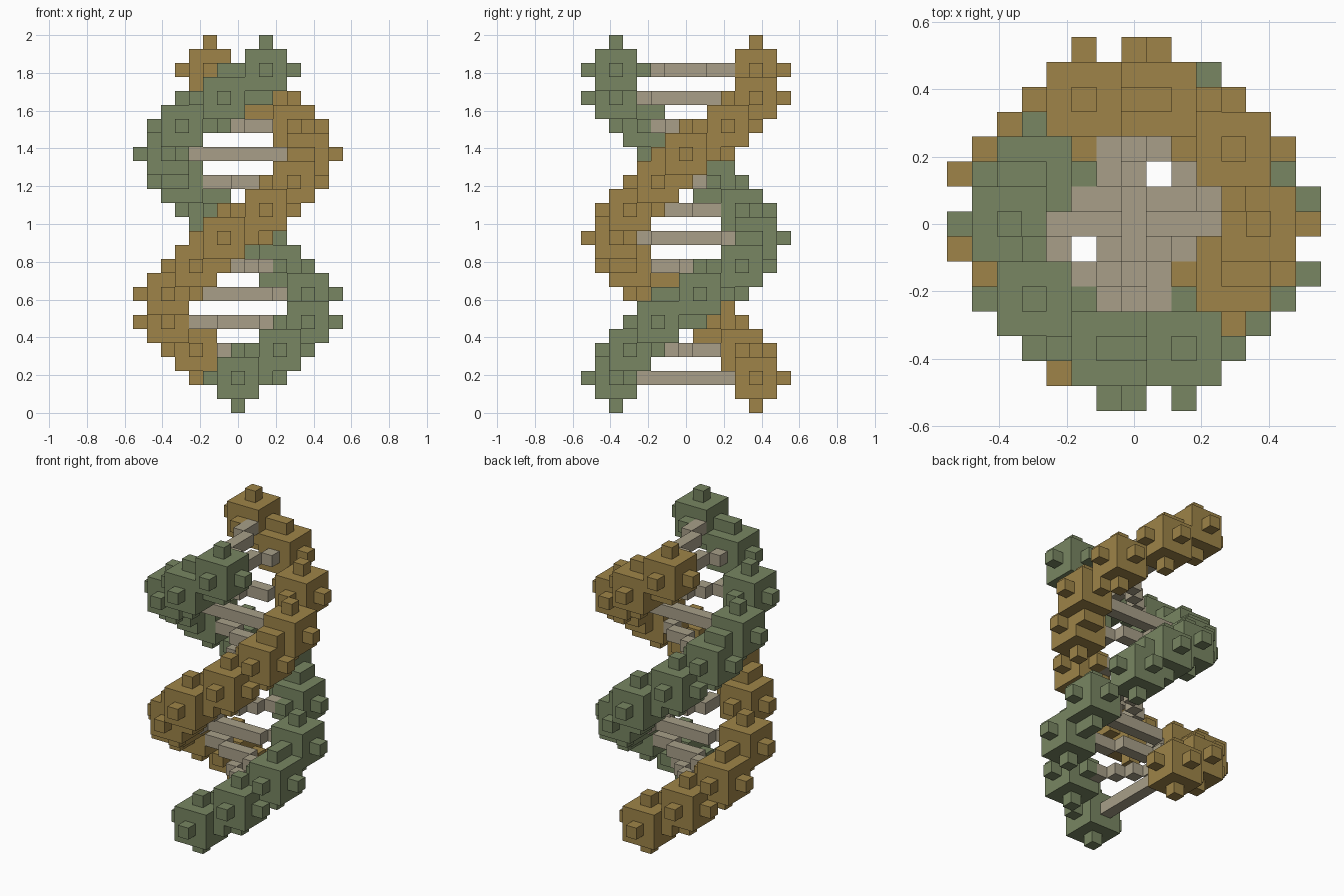
import bpy, bmesh
from math import sin, cos, radians
from itertools import product
from mathutils import Vector

if "Cube" in bpy.data.objects:
    bpy.data.objects.remove(bpy.data.objects["Cube"])

V = 2 / 27            # voxel size
RADIUS = 5            # helix radius in voxels
STEPS = 12            # beads per strand
TURN = radians(378 / 11)
MID = 13              # grid layers below the centre layer


def bead(c):
    """Cells of a small voxel ball: 3x3x3 block with a stud on every side."""
    return {(c[0] + i, c[1] + j, c[2] + k)
            for i, j, k in product(range(-2, 3), repeat=3)
            if i * i + j * j + k * k <= 4}


def line(a, b):
    """Stepped grid line between two points of one layer."""
    x, y, z = a
    dx, dy = abs(b[0] - x), abs(b[1] - y)
    sx = 1 if b[0] > x else -1
    sy = 1 if b[1] > y else -1
    err, cells = dx - dy, [(x, y, z)]
    while (x, y) != (b[0], b[1]):
        e2 = 2 * err
        if e2 > -dy:
            err -= dy
            x += sx
        if e2 < dx:
            err += dx
            y += sy
        cells.append((x, y, z))
    return cells


# Lay out the two strands and the rungs in the voxel grid
grid = {}
rungs = []
for n in range(STEPS):
    x = round(RADIUS * sin(n * TURN))
    y = round(-RADIUS * cos(n * TURN))
    z = 2 + 2 * n
    for part, c in (("strand_green", (x, y, z)), ("strand_gold", (-x, -y, z))):
        for cell in bead(c):
            grid[cell] = part
    rungs += line((x, y, z), (-x, -y, z))[2:-2]
for cell in rungs:
    grid[cell] = "rungs"

COLOURS = {
    "strand_green": (0.188, 0.238, 0.122, 1),
    "strand_gold": (0.342, 0.231, 0.065, 1),
    "rungs": (0.392, 0.347, 0.250, 1),
}


def build(part, colour):
    """Mesh the outer faces of all cells that belong to one part."""
    bm = bmesh.new()
    for cell in [c for c, p in grid.items() if p == part]:
        centre = Vector((cell[0], cell[1], cell[2] + 0.5))
        for axis, sign in product(range(3), (-1, 1)):
            n = Vector((0, 0, 0))
            n[axis] = sign
            if tuple(cell[i] + int(n[i]) for i in range(3)) in grid:
                continue
            u = Vector((0, 0, 0))
            u[(axis + 1) % 3] = 0.5
            w = n.cross(u)
            f = centre + n * 0.5
            bm.faces.new([bm.verts.new((f + a * u + b * w) * V)
                          for a, b in ((-1, -1), (1, -1), (1, 1), (-1, 1))])
    bmesh.ops.remove_doubles(bm, verts=bm.verts, dist=V * 0.01)
    mesh = bpy.data.meshes.new(part)
    bm.to_mesh(mesh)
    bm.free()
    mat = bpy.data.materials.new(part)
    mat.diffuse_color = colour
    mat.use_nodes = True
    mat.node_tree.nodes["Principled BSDF"].inputs["Base Color"].default_value = mat.diffuse_color
    mesh.materials.append(mat)
    bpy.context.collection.objects.link(bpy.data.objects.new(part, mesh))


for part, colour in COLOURS.items():
    build(part, colour)
